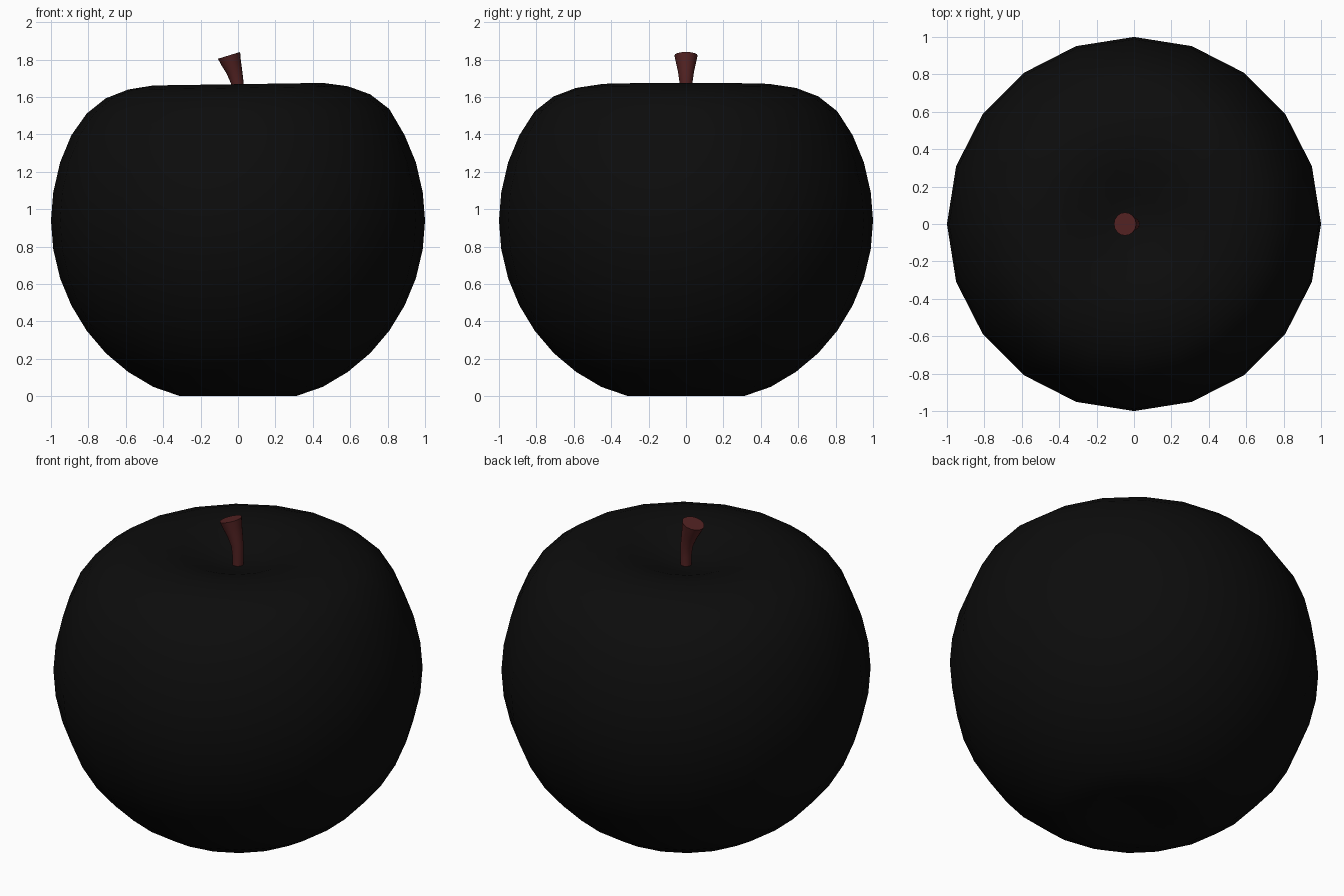
import bpy, bmesh, math
from mathutils import Matrix, Vector

cube = bpy.data.objects.get("Cube")
if cube:
    bpy.data.objects.remove(cube, do_unlink=True)


def material(name, rgb):
    mat = bpy.data.materials.new(name)
    mat.use_nodes = True
    mat.diffuse_color = (*rgb, 1)
    bsdf = mat.node_tree.nodes["Principled BSDF"]
    bsdf.inputs["Base Color"].default_value = (*rgb, 1)
    return mat


def finish(bm, name, mat, angle):
    bmesh.ops.recalc_face_normals(bm, faces=bm.faces)
    mesh = bpy.data.meshes.new(name)
    bm.to_mesh(mesh)
    bm.free()
    mesh.materials.append(mat)
    obj = bpy.data.objects.new(name, mesh)
    bpy.context.collection.objects.link(obj)
    bpy.ops.object.select_all(action='DESELECT')
    bpy.context.view_layer.objects.active = obj
    obj.select_set(True)
    bpy.ops.object.shade_smooth_by_angle(angle=math.radians(angle))
    return obj


black = material("near black skin", (0.0037, 0.0037, 0.0037))
brown = material("dark red brown", (0.085, 0.016, 0.016))

# Fruit body: a sphere whose ring heights are flattened and dimpled at both poles
SIDES = 20
HEIGHTS = [0.05, 0.03, 0.0, 0.05, 0.13, 0.23, 0.35, 0.485, 0.63, 0.785, 0.94,
           1.09, 1.25, 1.395, 1.523, 1.603, 1.648, 1.668, 1.645, 1.59, 1.56]
bm = bmesh.new()
bmesh.ops.create_uvsphere(bm, u_segments=SIDES, v_segments=SIDES, radius=1)
for v in bm.verts:
    ring = round(math.acos(max(-1, min(1, -v.co.z))) / math.pi * SIDES)
    v.co.z = HEIGHTS[ring]
    # the crown leans up slightly towards one side
    if ring > 13:
        v.co.z += 0.015 * v.co.x
finish(bm, "fruit_body", black, 60)

# Stem: rings swept along a bent path, flaring to a tilted flat cap
# (centre x, centre z, radius, tilt in degrees)
STEM = [(0.0, 1.53, 0.03, 0), (0.0, 1.62, 0.031, 0), (-0.004, 1.675, 0.034, -4),
        (-0.02, 1.735, 0.043, -10), (-0.036, 1.78, 0.053, -14),
        (-0.048, 1.822, 0.062, -17)]
N = 16
bm = bmesh.new()
rings = []
for x, z, r, tilt in STEM:
    turn = Matrix.Rotation(math.radians(tilt), 3, 'Y')
    rings.append([bm.verts.new(Vector((x, 0, z)) + turn @ Vector(
        (r * math.cos(math.tau * i / N), r * math.sin(math.tau * i / N), 0)))
        for i in range(N)])
for low, high in zip(rings, rings[1:]):
    for i in range(N):
        j = (i + 1) % N
        bm.faces.new((low[i], low[j], high[j], high[i]))
bm.faces.new(rings[0][::-1])
bm.faces.new(rings[-1])
finish(bm, "stem", brown, 40)
